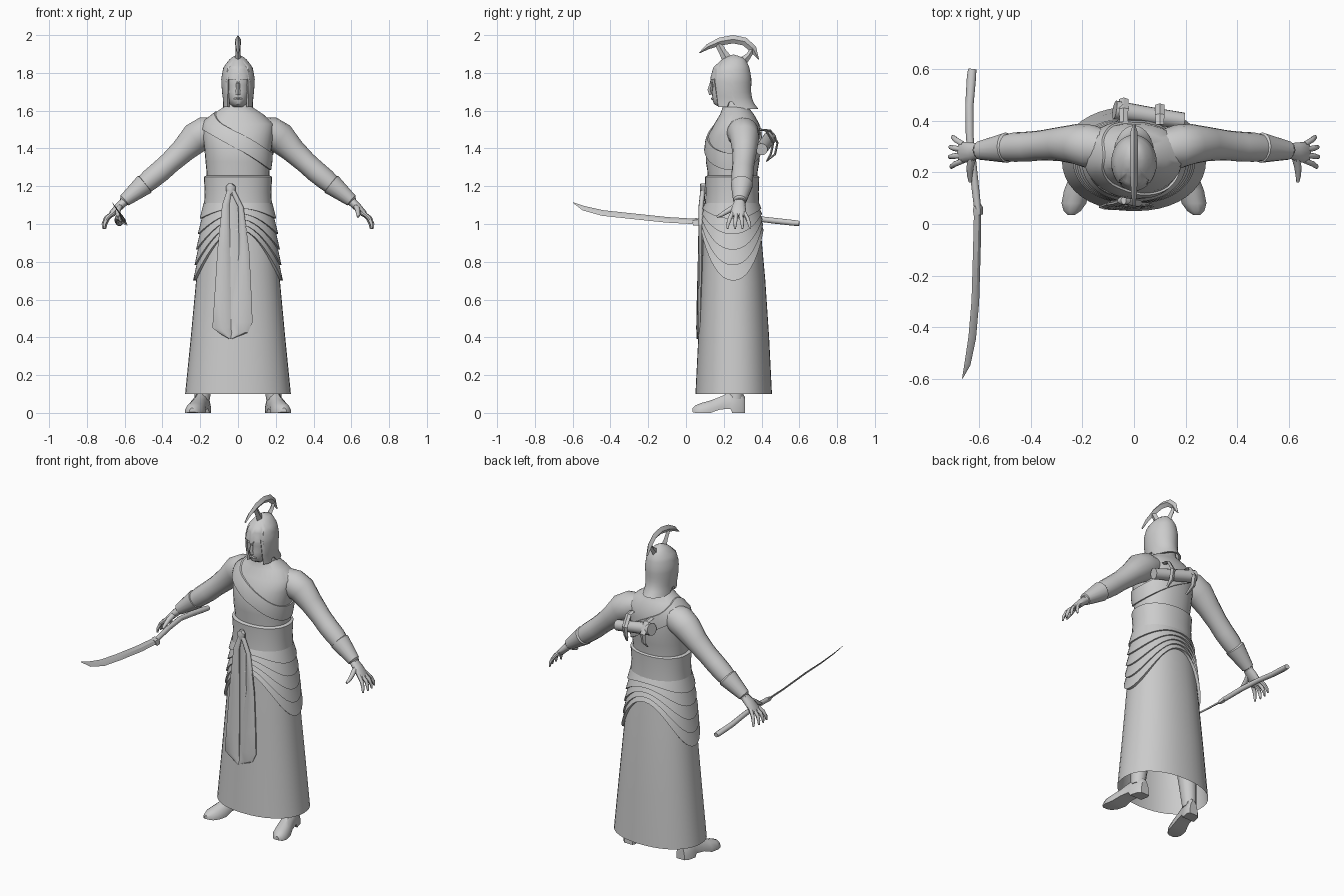
import bpy, bmesh, math
from mathutils import Vector as V

grey = bpy.data.materials.new("light_grey")
grey.diffuse_color = (0.6, 0.6, 0.6, 1)


def skin(name, rings, caps=True, angle=38):
    """Bridge equal rings of points into a surface."""
    bm = bmesh.new()
    vs = [[bm.verts.new(p) for p in r] for r in rings]
    n = len(rings[0])
    for r0, r1 in zip(vs, vs[1:]):
        for i in range(n):
            j = (i + 1) % n
            bm.faces.new((r0[i], r0[j], r1[j], r1[i]))
    if caps:
        bm.faces.new(vs[0])
        bm.faces.new(vs[-1])
    bmesh.ops.remove_doubles(bm, verts=bm.verts, dist=0.0004)
    bmesh.ops.recalc_face_normals(bm, faces=bm.faces)
    me = bpy.data.meshes.new(name)
    bm.to_mesh(me)
    bm.free()
    me.materials.append(grey)
    ob = bpy.data.objects.new(name, me)
    bpy.context.collection.objects.link(ob)
    bpy.ops.object.select_all(action='DESELECT')
    ob.select_set(True)
    bpy.context.view_layer.objects.active = ob
    bpy.ops.object.shade_smooth_by_angle(angle=math.radians(angle))
    return ob


def on(table, z, a, off=0.0, p=0.92):
    """Point on a body profile of rows (z, half width, front y, back y)."""
    lo = hi = table[0]
    if z >= table[-1][0]:
        lo = hi = table[-1]
    elif z > table[0][0]:
        lo, hi = next((l, h) for l, h in zip(table, table[1:]) if h[0] >= z)
    k = 0 if lo is hi else (z - lo[0]) / (hi[0] - lo[0])
    rx, yf, yb = (l + (h - l) * k for l, h in zip(lo[1:], hi[1:]))
    c, s = math.cos(a), math.sin(a)
    x = math.copysign(abs(c) ** p, c) * (rx + off)
    y = math.copysign(abs(s) ** p, s) * ((yb - yf) / 2 + off)
    return V((x, (yf + yb) / 2 + y, z))


def angles(n):
    return [-math.pi / 2 + 2 * math.pi * i / n for i in range(n)]


def body(name, table, n=32, caps=True):
    return skin(name, [[on(table, r[0], a) for a in angles(n)] for r in table], caps)


def limb(name, pts, n=12, angle=45):
    """Tube through (x, y, z, radius along y, radius across)."""
    rings, c = [], [V(p[:3]) for p in pts]
    for i, p in enumerate(pts):
        t = (c[min(i + 1, len(c) - 1)] - c[max(i - 1, 0)]).normalized()
        ref = V((0, 0, 1)) if abs(t.y) > 0.75 else V((0, 1, 0))
        u = (ref - t * ref.dot(t)).normalized()
        w = t.cross(u)
        rings.append([c[i] + u * p[3] * math.cos(a) + w * p[4] * math.sin(a) for a in angles(n)])
    return skin(name, rings, angle=angle)


def blade(name, pts, thin):
    """Diamond-section blade through (x, y, z, half width, half thickness)."""
    rings, c = [], [V(p[:3]) for p in pts]
    for i, p in enumerate(pts):
        t = (c[min(i + 1, len(c) - 1)] - c[max(i - 1, 0)]).normalized()
        w = t.cross(thin).normalized()
        rings.append([c[i] + w * p[3], c[i] + thin * p[4], c[i] - w * p[3], c[i] - thin * p[4]])
    return skin(name, rings, angle=25)


# Long skirt, open at the hem
skirt = [(0.10, 0.28, 0.05, 0.455), (0.4, 0.25, 0.065, 0.44), (0.7, 0.222, 0.08, 0.42),
         (0.9, 0.203, 0.09, 0.402), (1.12, 0.175, 0.105, 0.38)]
body("skirt", skirt, 40, caps=False)

# Pleated hip wrap, lowest at the sides
tiers, rings = 5, []
for k in range(tiers):
    for t, off in ((k / tiers, 0.006), ((k + 1) / tiers, 0.016)):
        rings.append([on(skirt, 1.11 - t * (0.41 - 0.27 * abs(math.sin(a)) ** 2), a, off)
                      for a in angles(48)])
rings.append([on(skirt, p.z, a, -0.002) for p, a in zip(rings[-1], angles(48))])
skin("hip_wrap", rings, caps=False, angle=30)

# Torso, neck and wide belt
torso = [(1.05, 0.165, 0.115, 0.375), (1.27, 0.166, 0.115, 0.378), (1.33, 0.172, 0.105, 0.388),
         (1.40, 0.178, 0.104, 0.395), (1.47, 0.188, 0.118, 0.395), (1.53, 0.19, 0.15, 0.388),
         (1.58, 0.135, 0.18, 0.36), (1.62, 0.075, 0.195, 0.33), (1.70, 0.06, 0.195, 0.315)]
body("torso", torso)
body("belt", [(1.095, 0.172, 0.108, 0.38), (1.10, 0.18, 0.10, 0.388), (1.17, 0.176, 0.104, 0.385),
              (1.25, 0.181, 0.10, 0.388), (1.258, 0.165, 0.115, 0.375)])

# Diagonal chest sash
rings = []
for dz, off in ((-0.045, -0.004), (-0.045, 0.008), (0, 0.01), (0.045, 0.008), (0.045, -0.004)):
    rings.append([on(torso, 1.44 - 0.11 * math.cos(a) + dz, a, off) for a in angles(48)])
skin("chest_sash", rings, caps=False)

# Head and nose
body("head", [(1.62, 0.03, 0.175, 0.3), (1.635, 0.045, 0.148, 0.32), (1.66, 0.058, 0.14, 0.33),
              (1.70, 0.068, 0.137, 0.335), (1.735, 0.072, 0.142, 0.335), (1.76, 0.075, 0.135, 0.33),
              (1.82, 0.065, 0.155, 0.32)], 24)
blade("nose", [(0, 0.138, 1.76, 0.008, 0.008), (0, 0.128, 1.71, 0.014, 0.012),
               (0, 0.135, 1.685, 0.012, 0.017)], V((1, 0, 0)))
blade("mouth", [(-0.024, 0.145, 1.662, 0.003, 0.003), (0, 0.137, 1.664, 0.008, 0.005),
                (0.024, 0.145, 1.662, 0.003, 0.003)], V((0, 1, 0)))

# Helmet with open face, cheek guards and flared neck guard
helm = [(1.61, 0.08, 0.135, 0.382), (1.65, 0.078, 0.135, 0.352), (1.70, 0.085, 0.13, 0.345),
        (1.77, 0.089, 0.128, 0.346), (1.83, 0.077, 0.145, 0.336), (1.87, 0.047, 0.19, 0.315),
        (1.885, 0.028, 0.215, 0.295), (1.897, 0.002, 0.249, 0.253)]


def brim(a):
    d = abs((math.degrees(a) + 90 + 180) % 360 - 180)
    return 1.72 if d < 4 else 1.765 if d < 38 else 1.62 if d < 75 else 1.645 if d < 95 else 1.61


cols = angles(40)
rings = [[on(helm, 1.897 - (1.897 - brim(a)) * (i / 14) ** 1.5, a, 0, 1) for a in cols] for i in range(15)]
rings.append([on(helm, brim(a), a, -0.014, 1) for a in cols])
skin("helmet", rings, caps=False)

# Crescent crest on two stems
X = V((1, 0, 0))
crest = [(0.07, 1.905, 0.002), (0.115, 1.938, 0.014), (0.18, 1.966, 0.021), (0.25, 1.978, 0.022),
         (0.31, 1.966, 0.022), (0.355, 1.927, 0.02), (0.385, 1.87, 0.002)]
blade("crest", [(0, y, z, w, 0.004 + w * 0.5) for y, z, w in crest], X)
blade("crest_front_stem", [(0, 0.225, 1.86, 0.03, 0.018), (0, 0.195, 1.91, 0.02, 0.012),
                           (0, 0.17, 1.955, 0.018, 0.01)], X)
blade("crest_rear_stem", [(0, 0.30, 1.86, 0.025, 0.016), (0, 0.335, 1.895, 0.014, 0.012),
                          (0, 0.355, 1.93, 0.016, 0.01)], X)

# Arms, hands, legs and boots on both sides
for s, side in ((1, "left"), (-1, "right")):
    def m(pts):
        return [(s * p[0],) + tuple(p[1:]) for p in pts]

    limb(side + "_arm", m([(0.10, 0.29, 1.51, 0.07, 0.06), (0.17, 0.30, 1.485, 0.085, 0.085),
                           (0.225, 0.31, 1.455, 0.078, 0.083), (0.29, 0.31, 1.39, 0.066, 0.066),
                           (0.36, 0.305, 1.325, 0.058, 0.058), (0.41, 0.30, 1.28, 0.058, 0.058),
                           (0.465, 0.298, 1.235, 0.057, 0.056), (0.54, 0.29, 1.17, 0.043, 0.043),
                           (0.61, 0.285, 1.115, 0.028, 0.025)]), 16)
    limb(side + "_cuff", m([(0.49, 0.296, 1.214, 0.050, 0.05), (0.495, 0.296, 1.21, 0.059, 0.057),
                            (0.60, 0.285, 1.125, 0.036, 0.034), (0.605, 0.285, 1.12, 0.026, 0.025)]), 16, 30)
    limb(side + "_palm", m([(0.59, 0.286, 1.13, 0.026, 0.024), (0.63, 0.28, 1.092, 0.036, 0.022),
                            (0.665, 0.277, 1.055, 0.042, 0.018), (0.678, 0.277, 1.04, 0.034, 0.01)]))
    for i in range(4):
        y, f = 0.246 + 0.021 * i, (i - 1.4) * 0.014
        dx = (0, 0.006, 0.004, -0.006)[i]
        limb(f"{side}_finger_{i + 1}", m([(0.662, y, 1.06, 0.011, 0.011),
             (0.694 + dx, y + f * 0.7, 1.03, 0.011, 0.011), (0.707 + dx, y + f * 1.2, 1.0, 0.009, 0.009),
             (0.709 + dx, y + f * 1.4, 0.975, 0.005, 0.005)]), 8)
    limb(side + "_thumb", m([(0.625, 0.265, 1.095, 0.016, 0.016), (0.635, 0.222, 1.07, 0.014, 0.014),
                             (0.637, 0.19, 1.05, 0.011, 0.011), (0.635, 0.163, 1.038, 0.006, 0.006)]), 8)
    limb(side + "_leg", m([(0.11, 0.26, 0.75, 0.08, 0.08), (0.16, 0.26, 0.4, 0.065, 0.065),
                           (0.19, 0.26, 0.07, 0.042, 0.04)]))

    # Boot sections from heel to toe: y, half width, bottom, top
    rings = []
    for y, w, b, top in ((0.312, 0.028, 0.0, 0.085), (0.295, 0.04, 0, 0.11), (0.245, 0.042, 0, 0.115),
                         (0.235, 0.04, 0.022, 0.11), (0.18, 0.042, 0.018, 0.085), (0.13, 0.05, 0.0, 0.066),
                         (0.08, 0.048, 0, 0.052), (0.05, 0.033, 0, 0.04), (0.035, 0.014, 0.004, 0.025)):
        cx = 0.18 + (0.31 - y) * 0.23
        rings.append([(s * (cx + w * u), y, b + (top - b) * v) for u, v in
                      ((-1, 0), (-1, 0.3), (-0.75, 0.75), (-0.3, 1), (0.3, 1), (0.75, 0.75), (1, 0.3), (1, 0))])
    skin(side + "_boot", rings)

# Hanging cloth ends: left edge, right edge, y, height
def strip(name, rows, th):
    rings = []
    for l, r, y, z in rows:
        c, w = (l + r) / 2, (r - l) / 2
        rings.append([(c + w * math.cos(a), y + th * math.sin(a), z) for a in angles(10)])
    skin(name, rings)


strip("sash_end_left", [(-0.055, -0.03, 0.09, 1.19), (-0.085, -0.045, 0.08, 1.10), (-0.11, -0.04, 0.077, 0.87),
                        (-0.128, -0.035, 0.07, 0.6), (-0.138, -0.035, 0.067, 0.45), (-0.09, -0.03, 0.068, 0.415),
                        (-0.045, -0.035, 0.068, 0.39)], 0.013)
strip("sash_end_right", [(-0.05, -0.02, 0.09, 1.19), (0.0, 0.03, 0.08, 1.09), (0.005, 0.062, 0.077, 0.85),
                         (-0.03, 0.075, 0.073, 0.6), (-0.04, 0.08, 0.07, 0.48), (-0.04, 0.055, 0.07, 0.425),
                         (-0.04, -0.03, 0.07, 0.392)], 0.013)
strip("sash_middle", [(-0.05, -0.01, 0.092, 1.15), (-0.06, 0.01, 0.088, 1.0), (-0.07, 0.03, 0.082, 0.75),
                      (-0.07, 0.03, 0.078, 0.5)], 0.008)
strip("sash_knot", [(-0.05, -0.03, 0.092, 1.215), (-0.065, -0.012, 0.09, 1.20), (-0.065, -0.012, 0.09, 1.175),
                    (-0.05, -0.03, 0.09, 1.16)], 0.016)

# Rolled case on the back with loose straps
limb("back_case", [(-0.075, 0.443, 1.455, 0.036, 0.036), (0.06, 0.42, 1.425, 0.034, 0.034),
                   (0.19, 0.40, 1.395, 0.032, 0.032)], 16, 30)
for i, x in enumerate((-0.04, 0.1)):
    blade(f"back_strap_{i + 1}", [(x, 0.385, 1.50, 0.006, 0.016), (x, 0.44 - x * 0.16, 1.495, 0.006, 0.018),
          (x, 0.478 - x * 0.16, 1.43, 0.006, 0.018), (x, 0.465 - x * 0.16, 1.37, 0.006, 0.016),
          (x + 0.01, 0.425, 1.33, 0.003, 0.008)], X)

# Curved sword: blade, guard and long grip
D = V((1, 0, 1)).normalized()
blade("sword_blade", [(-0.665, -0.598, 1.113, 0.002, 0.001), (-0.645, -0.54, 1.083, 0.017, 0.003),
                      (-0.627, -0.44, 1.058, 0.021, 0.004), (-0.615, -0.3, 1.043, 0.021, 0.005),
                      (-0.609, -0.1, 1.022, 0.021, 0.005), (-0.606, 0.06, 1.013, 0.02, 0.006)], D)
blade("sword_guard", [(-0.603, 0.035, 1.01, 0.026, 0.012), (-0.605, 0.06, 1.012, 0.028, 0.014),
                      (-0.608, 0.075, 1.016, 0.018, 0.012)], D)
limb("sword_grip", [(-0.606, 0.06, 1.015, 0.014, 0.014), (-0.622, 0.2, 1.03, 0.015, 0.015),
                    (-0.637, 0.34, 1.033, 0.015, 0.015), (-0.638, 0.46, 1.018, 0.016, 0.016),
                    (-0.63, 0.57, 1.006, 0.016, 0.018), (-0.627, 0.60, 1.003, 0.014, 0.016)], 10)
